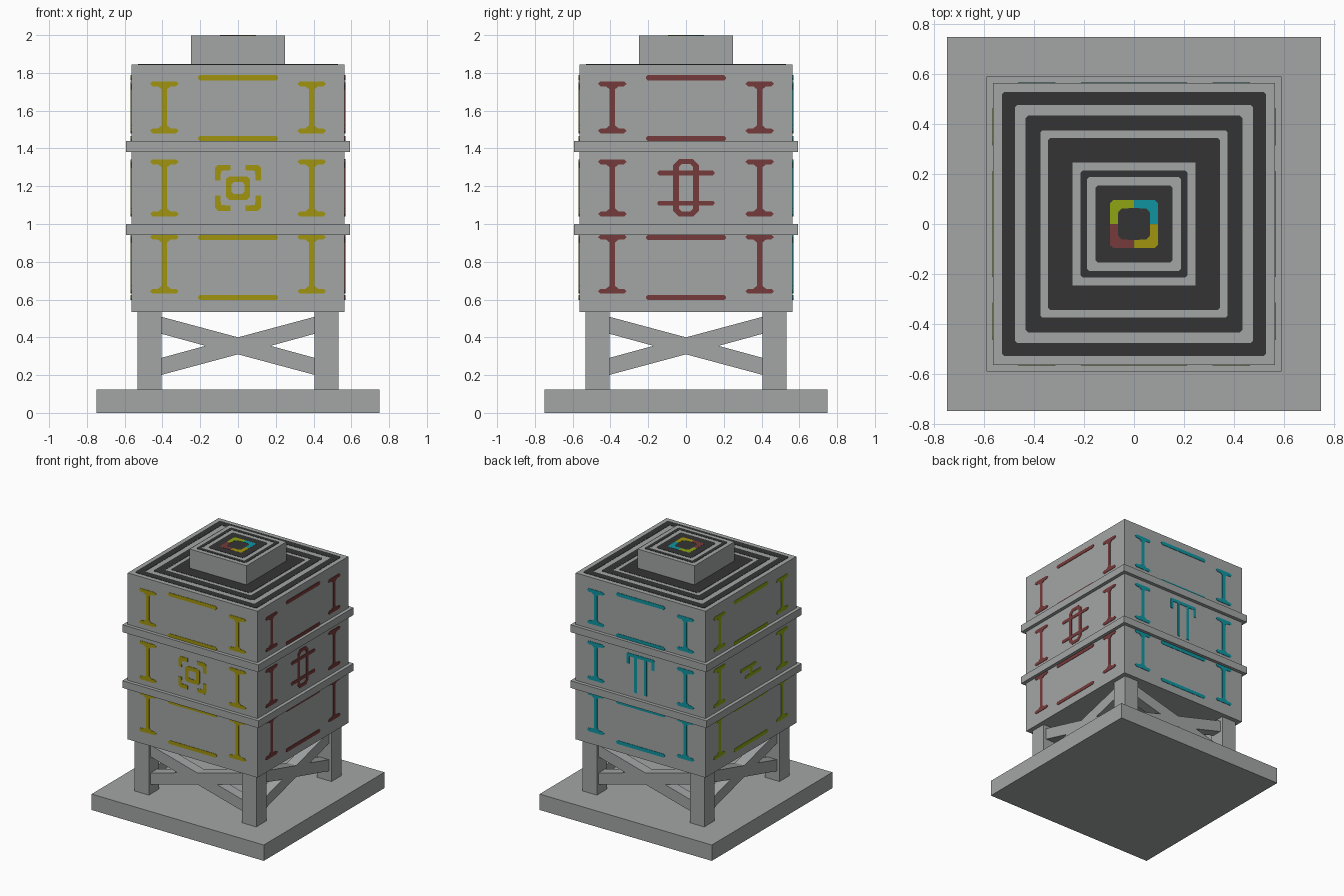
import bpy, bmesh, math
from mathutils import Matrix

if "Cube" in bpy.data.objects:
    bpy.data.objects.remove(bpy.data.objects["Cube"])


def material(name, rgb):
    lin = [((c / 255 + 0.055) / 1.055) ** 2.4 for c in rgb]
    m = bpy.data.materials.new(name)
    m.diffuse_color = (*lin, 1)
    m.use_nodes = True
    m.node_tree.nodes["Principled BSDF"].inputs["Base Color"].default_value = m.diffuse_color
    return m


GREY = material("concrete grey", (162, 166, 165))
DARK = material("charcoal", (52, 52, 52))
YELLOW = material("mustard yellow", (160, 148, 14))
RED = material("brick red", (118, 58, 58))
TEAL = material("teal", (16, 148, 160))
GREEN = material("olive green", (142, 164, 20))


def finish(name, bm, mat, matrix=None):
    if matrix:
        bm.transform(matrix)
    bmesh.ops.recalc_face_normals(bm, faces=bm.faces)
    me = bpy.data.meshes.new(name)
    bm.to_mesh(me)
    bm.free()
    me.materials.append(mat)
    ob = bpy.data.objects.new(name, me)
    bpy.context.collection.objects.link(ob)
    return ob


def prism(bm, pts, w0, w1):
    """Extrude a flat outline (u, v) from depth w0 to w1."""
    f = bm.faces.new([bm.verts.new((u, v, w0)) for u, v in pts])
    r = bmesh.ops.extrude_face_region(bm, geom=[f])
    vs = [g for g in r["geom"] if isinstance(g, bmesh.types.BMVert)]
    bmesh.ops.translate(bm, verts=vs, vec=(0, 0, w1 - w0))


def rect(u0, u1, v0, v1, c=0.0):
    """Rectangle outline with chamfered corners."""
    if c == 0:
        return [(u0, v0), (u1, v0), (u1, v1), (u0, v1)]
    return [(u0 + c, v0), (u1 - c, v0), (u1, v0 + c), (u1, v1 - c),
            (u1 - c, v1), (u0 + c, v1), (u0, v1 - c), (u0, v0 + c)]


def ring(bm, outer, inner, w0, w1):
    """Closed frame between two outlines of equal length."""
    n = len(outer)
    loops = [[bm.verts.new((u, v, w)) for u, v in o]
             for o, w in ((outer, w0), (outer, w1), (inner, w1), (inner, w0))]
    for a in range(4):
        p, q = loops[a], loops[(a + 1) % 4]
        for i in range(n):
            j = (i + 1) % n
            bm.faces.new((p[i], p[j], q[j], q[i]))


def box(name, half, z0, z1, mat=GREY):
    bm = bmesh.new()
    prism(bm, rect(-half, half, -half, half), z0, z1)
    return finish(name, bm, mat)


def side(k, dist):
    """Local (u, height, outward) to the k-th side, counted from the front."""
    return (Matrix.Rotation(k * math.pi / 2, 4, 'Z')
            @ Matrix.Translation((0, -dist, 0))
            @ Matrix.Rotation(math.pi / 2, 4, 'X'))


# Main masses
TOP, CAP = 1.845, 1.997
box("base_slab", 0.75, 0, 0.125)
box("tower_body", 0.565, 0.535, TOP)
box("lower_band", 0.592, 0.943, 1.0)
box("upper_band", 0.592, 1.382, 1.44)
box("roof_cap", 0.248, TOP, CAP)

# Legs
for sx in (-1, 1):
    for sy in (-1, 1):
        bm = bmesh.new()
        x, y = 0.468 * sx, 0.468 * sy
        prism(bm, rect(x - .063, x + .063, y - .063, y + .063), 0.125, 0.535)
        finish("leg", bm, GREY)

# Cross braces
half_x = [(0, .40), (.41, .51), (.41, .42), (.172, .355), (.41, .29), (.41, .20), (0, .31)]
cross = half_x + [(-u, v) for u, v in half_x[-2:0:-1]]
for k in range(4):
    bm = bmesh.new()
    prism(bm, cross, -0.04, 0.04)
    finish("cross_brace", bm, GREY, side(k, 0.468))

T = 0.003  # paint plate thickness


def bar(bm, u0, u1, v0, v1, c=0.0):
    prism(bm, rect(u0, u1, v0, v1, c), 0, T)


def front_symbol(bm):
    # rounded square inside four corner brackets
    ring(bm, rect(-.064, .064, 1.128, 1.252, .016),
         rect(-.034, .034, 1.158, 1.222, .012), 0, T)
    for a in (-1, 1):
        for b in (-1, 1):
            pts = [(.04, .122), (.106, .122), (.122, .106), (.122, .04),
                   (.094, .04), (.09, .09), (.04, .094)]
            prism(bm, [(a * u, 1.191 + b * v) for u, v in pts], 0, T)


def right_symbol(bm):
    # tall rounded loop crossed by two bars
    ring(bm, rect(-.068, .068, 1.04, 1.343, .03),
         rect(-.038, .038, 1.066, 1.317, .016), 0, T)
    for v in (1.11, 1.27):
        bar(bm, -.15, .15, v - .013, v + .013, .008)


def back_symbol(bm):
    # top bar with short hooks and two long stems
    bar(bm, -.12, .12, 1.315, 1.34, .006)
    for s in (-1, 1):
        bar(bm, s * .11 - .012, s * .11 + .012, 1.255, 1.33)
        bar(bm, s * .043 - .012, s * .043 + .012, 1.04, 1.33)


def left_symbol(bm):
    # two staggered bars with a link
    bar(bm, -.13, .07, 1.19, 1.215, .006)
    bar(bm, -.07, .13, 1.12, 1.145, .006)
    bar(bm, -.013, .013, 1.14, 1.195)


# Painted marks on the four walls
STOREYS = ((.631, .944), (1.04, 1.342), (1.48, 1.755))
walls = (("front", YELLOW, front_symbol), ("right", RED, right_symbol),
         ("back", TEAL, back_symbol), ("left", GREEN, left_symbol))
for k, (label, mat, symbol) in enumerate(walls):
    bm = bmesh.new()
    for z0, z1 in STOREYS:
        for u in (-.39, .39):
            bar(bm, u - .014, u + .014, z0 + .02, z1 - .02)
            for v, d in ((z0, 1), (z1, -1)):
                pts = [(-.062, 0), (-.076, .013), (-.062, .026), (-.034, .026), (-.014, .042)]
                pts += [(-a, b) for a, b in reversed(pts)]
                prism(bm, [(u + a, v + d * b) for a, b in pts], 0, T)
    for v in (.611, .928, 1.452, 1.774):
        bar(bm, -.212, .212, v - .014, v + .014, .01)
    symbol(bm)
    finish(label + "_wall_marks", bm, mat, side(k, 0.565))

# Dark square rings on the roof and the cap
for z, outer, inner in ((TOP, .53, .477), (TOP, .435, .375), (TOP, .345, .24),
                        (CAP, .215, .188)):
    bm = bmesh.new()
    ring(bm, rect(-outer, outer, -outer, outer, .01),
         rect(-inner, inner, -inner, inner, .008), z, z + .002)
    finish("roof_ring", bm, DARK)
bm = bmesh.new()
prism(bm, rect(-.155, .155, -.155, .155, .01), CAP, CAP + .002)
finish("cap_panel", bm, DARK)

# Four-colour ring in the middle of the cap, one quarter per wall colour
quarter = [(0, .096), (.084, .096), (.096, .084), (.096, 0),
           (.064, 0), (.064, .046), (.05, .062), (0, .064)]
for name, mat, a, b in (("teal", TEAL, 1, 1), ("green", GREEN, -1, 1),
                        ("red", RED, -1, -1), ("yellow", YELLOW, 1, -1)):
    bm = bmesh.new()
    prism(bm, [(a * u, b * v) for u, v in quarter], CAP + .001, CAP + .003)
    finish(name + "_cap_quarter", bm, mat)
